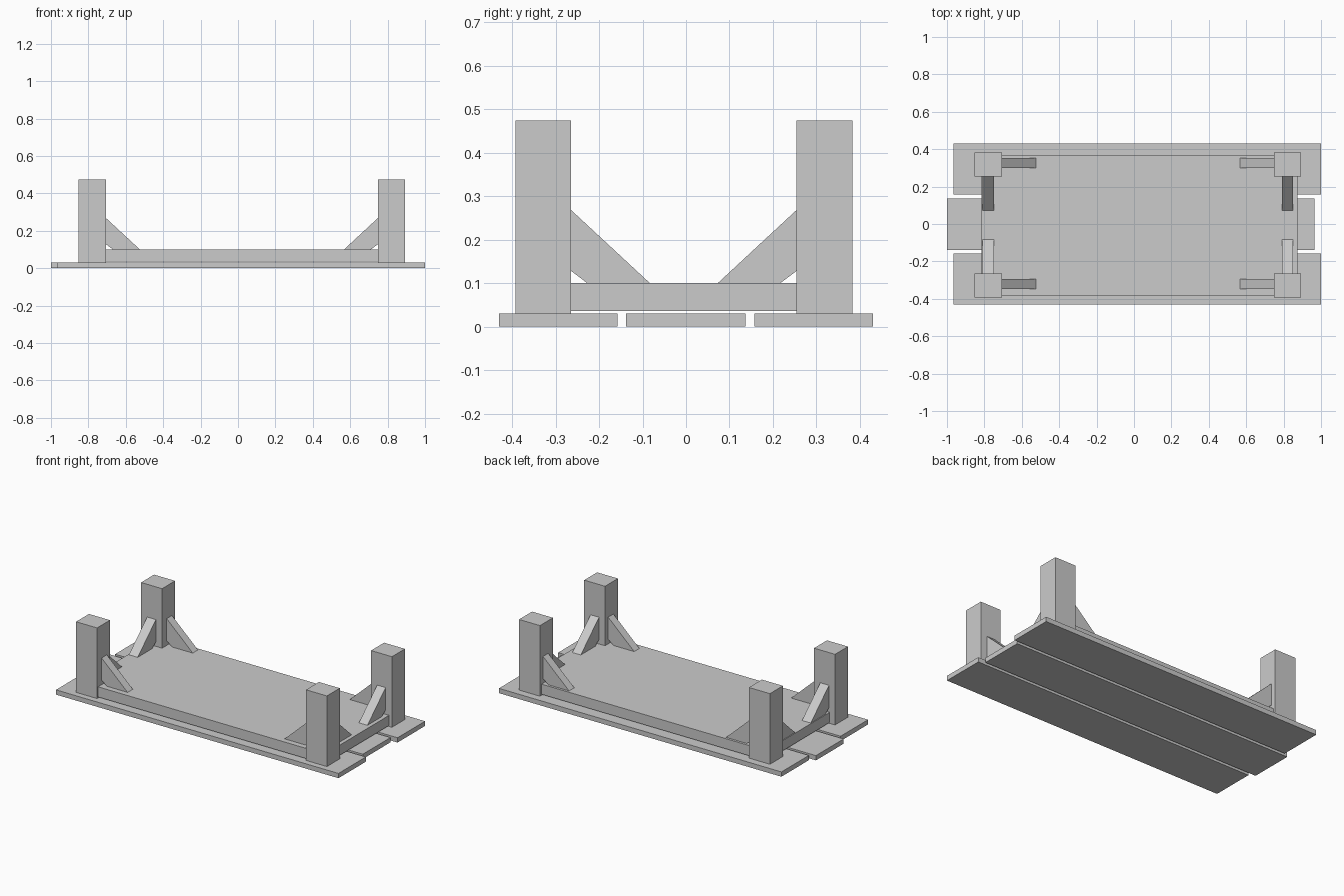
import bpy, bmesh
from mathutils import Vector

if "Cube" in bpy.data.objects:
    bpy.data.objects.remove(bpy.data.objects["Cube"])


def make_object(name, bm):
    bmesh.ops.recalc_face_normals(bm, faces=bm.faces)
    mesh = bpy.data.meshes.new(name)
    bm.to_mesh(mesh)
    bm.free()
    ob = bpy.data.objects.new(name, mesh)
    bpy.context.collection.objects.link(ob)
    return ob


def prism(name, profile, offset):
    """Extrude a closed 3D polygon along an offset vector."""
    bm = bmesh.new()
    face = bm.faces.new([bm.verts.new(p) for p in profile])
    ext = bmesh.ops.extrude_face_region(bm, geom=[face], use_keep_orig=True)
    verts = [v for v in ext["geom"] if isinstance(v, bmesh.types.BMVert)]
    bmesh.ops.translate(bm, verts=verts, vec=Vector(offset))
    return make_object(name, bm)


def box(name, x0, x1, y0, y1, z0, z1):
    return prism(name, [(x0, y0, z0), (x1, y0, z0), (x1, y1, z0), (x0, y1, z0)],
                 (0, 0, z1 - z0))


# Base planks, the middle one shifted sideways
box("front_plank", -0.965, 1.0, -0.43, -0.158, 0, 0.03)
box("middle_plank", -1.0, 0.965, -0.138, 0.137, 0, 0.03)
box("back_plank", -0.965, 1.0, 0.157, 0.43, 0, 0.03)

# Deck slab resting between the posts
box("deck_slab", -0.815, 0.873, -0.382, 0.367, 0.036, 0.1)

# Corner posts: (x range, inward direction, inner face, brace strip)
sides = {"left": ((-0.852, -0.706), 1, -0.706, (-0.81, -0.749)),
         "right": ((0.748, 0.893), -1, 0.748, (0.79, 0.849))}
ends = {"front": ((-0.392, -0.264), 1, -0.264, (-0.347, -0.295)),
        "back": ((0.254, 0.383), -1, 0.254, (0.3, 0.352))}

# Slanted brace outline: distance from post, height
brace = [(0, 0.268), (0.181, 0.1), (0.037, 0.1), (0, 0.128)]

for sname, (xr, sx, xin, xs) in sides.items():
    for ename, (yr, sy, yin, ys) in ends.items():
        tag = f"{ename}_{sname}"
        box(f"{tag}_post", *xr, *yr, 0.03, 0.474)
        prism(f"{tag}_long_brace",
              [(xin + sx * d, ys[0], z) for d, z in brace], (0, ys[1] - ys[0], 0))
        prism(f"{tag}_cross_brace",
              [(xs[0], yin + sy * d, z) for d, z in brace], (xs[1] - xs[0], 0, 0))
